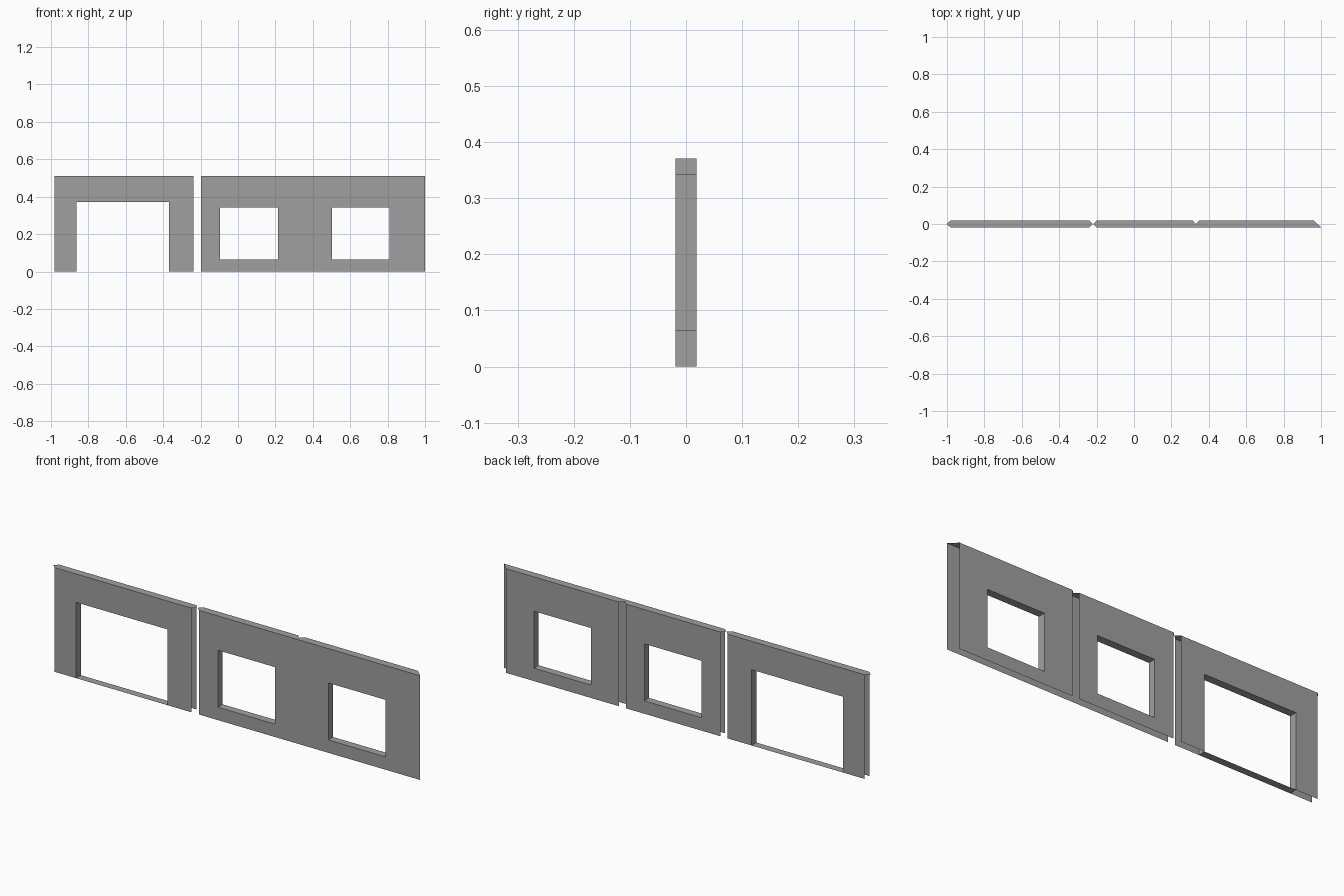
import bpy
import bmesh
from mathutils import Vector

cube = bpy.data.objects.get("Cube")
if cube:
    bpy.data.objects.remove(cube, do_unlink=True)

H = 0.51      # wall height
T = 0.0187    # half the wall thickness

grey = bpy.data.materials.new("wall_grey")
grey.use_nodes = True
colour = (0.35, 0.35, 0.35, 1)
grey.diffuse_color = colour
grey.node_tree.nodes["Principled BSDF"].inputs["Base Color"].default_value = colour


def add_face(bm, points, normal):
    """Add one face turned towards the given normal."""
    face = bm.faces.new([bm.verts.new(p) for p in points])
    face.normal_update()
    if face.normal.dot(Vector(normal)) < 0:
        face.normal_flip()


def sheet(bm, x0, x1, y, holes):
    """Upright sheet from x0 to x1, cut into cells around its holes."""
    holes = [h for h in holes if x0 < h[0] and h[1] < x1]
    xs = sorted({x0, x1, *[v for h in holes for v in h[:2]]})
    zs = sorted({0, H, *[v for h in holes for v in h[2:]]})
    for a, b in zip(xs, xs[1:]):
        for c, d in zip(zs, zs[1:]):
            mx, mz = (a + b) / 2, (c + d) / 2
            if any(h[0] < mx < h[1] and h[2] < mz < h[3] for h in holes):
                continue
            add_face(bm, [(a, y, c), (b, y, c), (b, y, d), (a, y, d)], (0, y, 0))


def reveal(bm, x0, x1, z0, z1):
    """Four faces lining an opening, turned inwards."""
    for x, n in ((x0, 1), (x1, -1)):
        add_face(bm, [(x, -T, z0), (x, T, z0), (x, T, z1), (x, -T, z1)], (n, 0, 0))
    for z, n in ((z0, 1), (z1, -1)):
        add_face(bm, [(x0, -T, z), (x1, -T, z), (x1, T, z), (x0, T, z)], (0, 0, n))


def wall(name, fronts, backs, top, holes):
    """Hollow wall, open below and at its mitred ends."""
    bm = bmesh.new()
    for a, b in fronts:
        sheet(bm, a, b, -T, holes)
    for a, b in backs:
        sheet(bm, a, b, T, holes)
    for h in holes:
        reveal(bm, *h)
    add_face(bm, [(x, y, H) for x, y in top], (0, 0, 1))
    bmesh.ops.remove_doubles(bm, verts=bm.verts, dist=0.0001)
    mesh = bpy.data.meshes.new(name)
    bm.to_mesh(mesh)
    bm.free()
    mesh.materials.append(grey)
    obj = bpy.data.objects.new(name, mesh)
    bpy.context.collection.objects.link(obj)


# Wall with the wide doorway, pointed at both ends
wall("doorway_wall", [(-0.981, -0.239)], [(-0.981, -0.239)],
     [(-1, 0), (-0.981, -T), (-0.239, -T), (-0.22, 0), (-0.239, T), (-0.981, T)],
     [(-0.864, -0.368, 0, 0.371)])

# Long wall with two windows, notched at the back between them
wall("window_wall", [(-0.199, 1)], [(-0.199, 0.313), (0.349, 0.962)],
     [(-0.218, 0), (-0.199, -T), (1, -T), (0.962, T), (0.349, T),
      (0.331, 0), (0.313, T), (-0.199, T)],
     [(-0.096, 0.213, 0.063, 0.342), (0.502, 0.811, 0.063, 0.342)])
